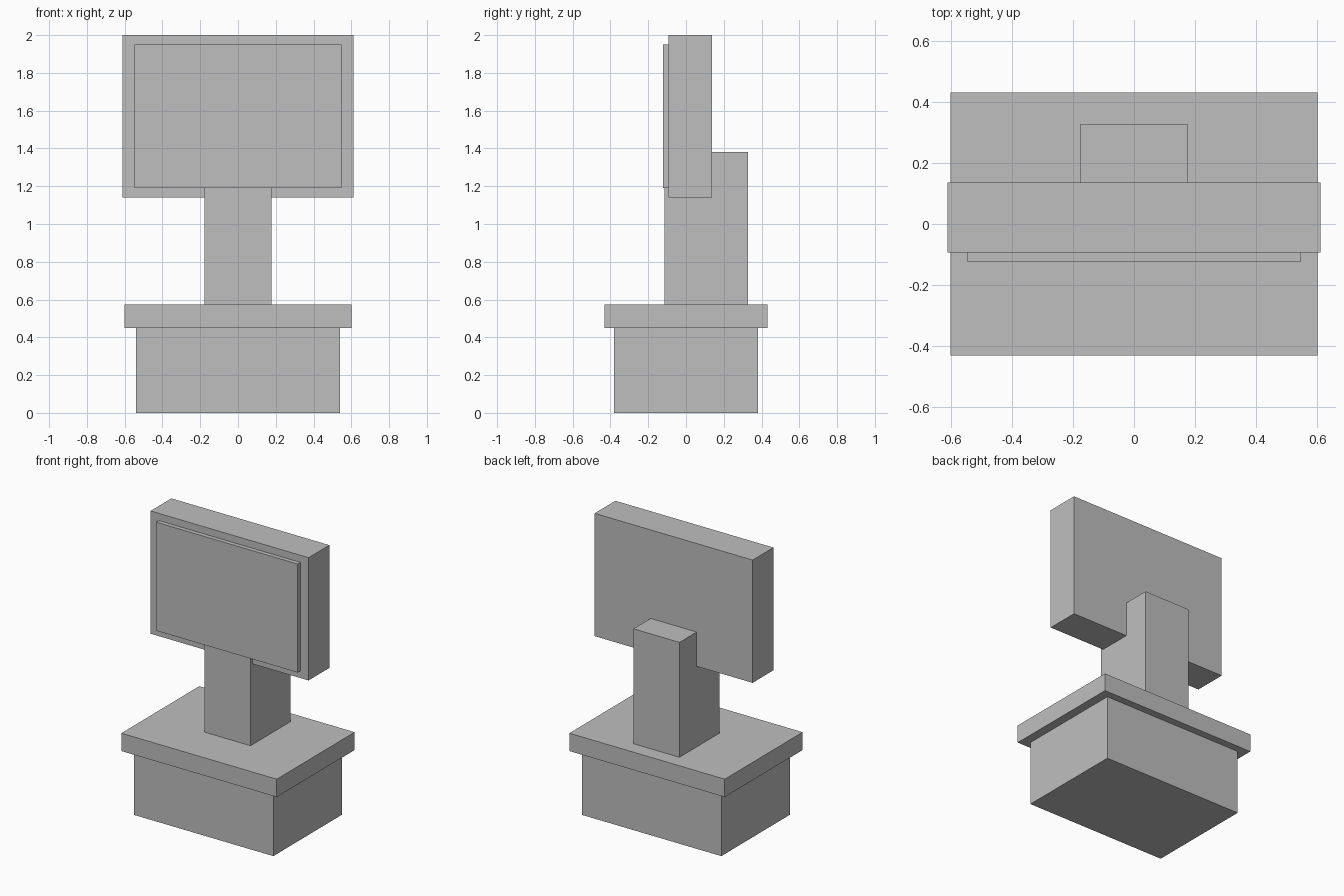
import bpy

cube = bpy.data.objects.get("Cube")
if cube:
    bpy.data.objects.remove(cube, do_unlink=True)

# Single plain grey finish
grey = bpy.data.materials.new("plain_grey")
grey.use_nodes = True
colour = (0.52, 0.52, 0.52, 1)
grey.diffuse_color = colour
grey.node_tree.nodes["Principled BSDF"].inputs["Base Color"].default_value = colour


def box(name, half_width, y0, y1, z0, z1):
    """Box centred on x, spanning the given depth and height."""
    bpy.ops.mesh.primitive_cube_add(size=1)
    ob = bpy.context.object
    ob.name = ob.data.name = name
    size = (2 * half_width, y1 - y0, z1 - z0)
    centre = (0, (y0 + y1) / 2, (z0 + z1) / 2)
    for v in ob.data.vertices:
        v.co = [c * s + m for c, s, m in zip(v.co, size, centre)]
    ob.data.materials.append(grey)
    return ob


# Pedestal with an overhanging top slab
box("pedestal", 0.54, -0.38, 0.38, 0, 0.45)
box("pedestal_top", 0.602, -0.431, 0.431, 0.45, 0.575)

# Upright that runs through the panel and stands out behind it
box("post", 0.178, -0.115, 0.327, 0.575, 1.38)

# Display housing and its raised screen
box("display_housing", 0.612, -0.093, 0.137, 1.14, 2.0)
box("screen", 0.549, -0.123, -0.093, 1.19, 1.95)
